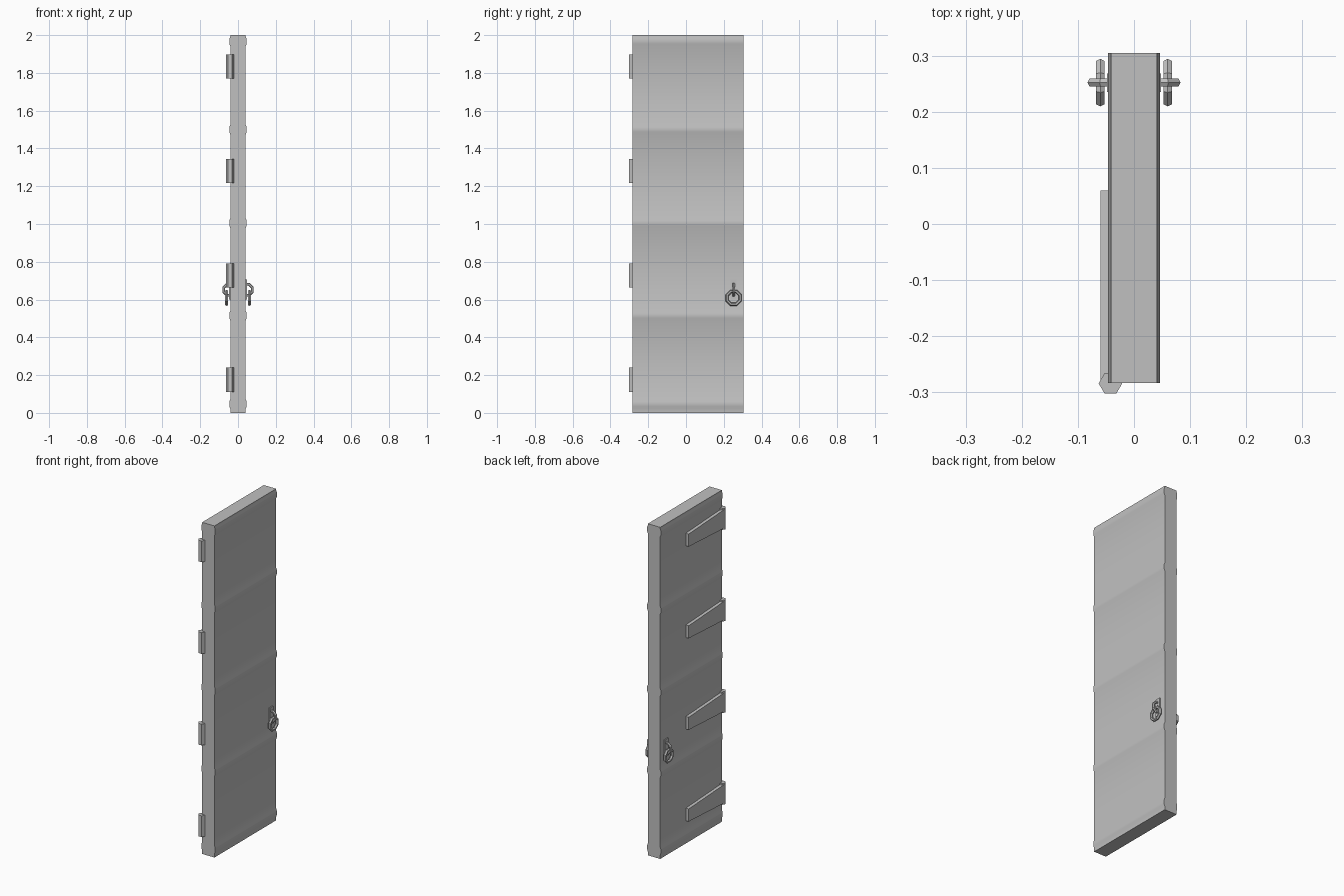
import bpy, bmesh, math
from mathutils import Matrix, Vector

cube = bpy.data.objects.get("Cube")
if cube:
    bpy.data.objects.remove(cube, do_unlink=True)

grey = bpy.data.materials.new("plain grey")
grey.use_nodes = True
colour = (0.53, 0.53, 0.53, 1)
grey.diffuse_color = colour
grey.node_tree.nodes["Principled BSDF"].inputs["Base Color"].default_value = colour


def add_object(name, bm, smooth=None):
    bmesh.ops.recalc_face_normals(bm, faces=bm.faces)
    mesh = bpy.data.meshes.new(name)
    bm.to_mesh(mesh)
    bm.free()
    mesh.materials.append(grey)
    obj = bpy.data.objects.new(name, mesh)
    bpy.context.collection.objects.link(obj)
    if smooth:
        bpy.ops.object.select_all(action='DESELECT')
        obj.select_set(True)
        bpy.context.view_layer.objects.active = obj
        bpy.ops.object.shade_smooth_by_angle(angle=math.radians(smooth))
    return obj


def prism(name, outline, direction, smooth=None):
    """Extrude a closed outline of 3D points along a direction."""
    bm = bmesh.new()
    face = bm.faces.new([bm.verts.new(p) for p in outline])
    grown = bmesh.ops.extrude_face_region(bm, geom=[face])["geom"]
    verts = [g for g in grown if isinstance(g, bmesh.types.BMVert)]
    bmesh.ops.translate(bm, verts=verts, vec=Vector(direction))
    return add_object(name, bm, smooth)


def torus(name, centre, normal, major, minor, segments, sides):
    """Low-poly ring with its axis along the normal."""
    bm = bmesh.new()
    turn = Vector((0, 0, 1)).rotation_difference(Vector(normal)).to_matrix().to_4x4()
    rings = []
    for i in range(segments):
        a = math.tau * (i + 0.5) / segments
        ring = []
        for j in range(sides):
            b = math.tau * j / sides
            r = major + minor * math.cos(b)
            ring.append(bm.verts.new((r * math.cos(a), r * math.sin(a), minor * math.sin(b))))
        rings.append(ring)
    for i in range(segments):
        p, q = rings[i], rings[(i + 1) % segments]
        for j in range(sides):
            k = (j + 1) % sides
            bm.faces.new((p[j], q[j], q[k], p[k]))
    bm.transform(Matrix.Translation(centre) @ turn)
    return add_object(name, bm)


# Door slab with five raised rounded bands, as one profile along its width
half, raised, front, back = 0.041, 0.046, -0.283, 0.305
side = [(half, 0)]
for z in (0.047, 0.515, 1.005, 1.5, 1.967):
    side += [(half, z - 0.025), (raised, z - 0.012), (raised, z + 0.012), (half, z + 0.025)]
side.append((half, 2))
outline = [(x, front, z) for x, z in side] + [(-x, front, z) for x, z in reversed(side)]
prism("door_slab", outline, (0, back - front, 0), 50)

# Hinges: six-sided barrels with tapering straps
for n, z in enumerate((0.175, 0.728, 1.28, 1.833), 1):
    barrel = [(-0.042 + 0.021 * math.cos(math.tau * i / 6),
               -0.284 + 0.021 * math.sin(math.tau * i / 6), z - 0.064) for i in range(6)]
    prism(f"hinge_barrel_{n}", barrel, (0, 0, 0.128))
    strap = [(-0.06, -0.28, z - 0.056), (-0.06, 0.06, z - 0.038),
             (-0.06, 0.06, z + 0.038), (-0.06, -0.28, z + 0.056)]
    prism(f"hinge_strap_{n}", strap, (0.022, 0, 0))

# Pull handles on both faces: back plate, fixed loop and hanging ring
for label, s in (("left", 1), ("right", -1)):
    plate = [(s * 0.04, y, z) for y, z in
             ((0.235, 0.6), (0.268, 0.6), (0.268, 0.705), (0.235, 0.705))]
    prism(f"handle_plate_{label}", plate, (s * 0.008, 0, 0))
    torus(f"handle_loop_{label}", (s * 0.046, 0.252, 0.652), (0, 1, 0), 0.032, 0.008, 8, 6)
    torus(f"handle_ring_{label}", (s * 0.06, 0.252, 0.609), (1, 0, 0), 0.037, 0.009, 8, 6)
